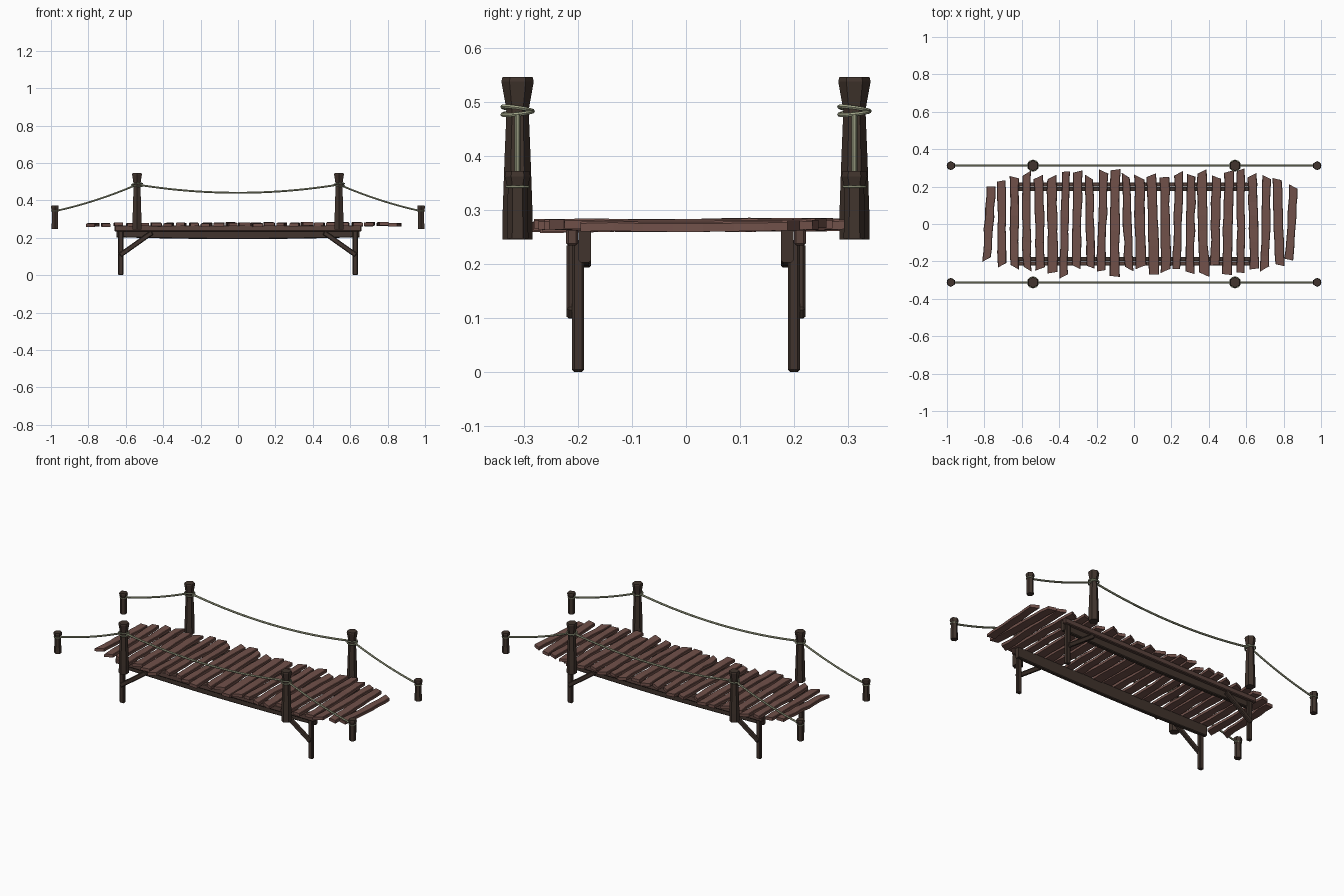
import bpy, bmesh, math, random
from mathutils import Vector, Matrix

if "Cube" in bpy.data.objects:
    bpy.data.objects.remove(bpy.data.objects["Cube"])

random.seed(4)


def material(name, col):
    m = bpy.data.materials.new(name)
    m.diffuse_color = (*col, 1)
    m.use_nodes = True
    m.node_tree.nodes["Principled BSDF"].inputs["Base Color"].default_value = m.diffuse_color
    return m


PLANK = material("reddish plank wood", (0.165, 0.082, 0.068))
RAIL = material("brown rail wood", (0.105, 0.058, 0.047))
DARK = material("dark post wood", (0.052, 0.034, 0.026))
ROPE = material("pale green rope", (0.36, 0.38, 0.25))


def finish(name, bm, mat):
    bmesh.ops.recalc_face_normals(bm, faces=bm.faces)
    me = bpy.data.meshes.new(name)
    bm.to_mesh(me)
    bm.free()
    me.materials.append(mat)
    ob = bpy.data.objects.new(name, me)
    bpy.context.collection.objects.link(ob)
    return ob


def loft(name, rings, mat, closed=False):
    """Skin a list of equal-sized point rings, capping the ends."""
    bm = bmesh.new()
    vs = [[bm.verts.new(p) for p in r] for r in rings]
    n = len(vs[0])
    pairs = list(zip(vs, vs[1:])) + ([(vs[-1], vs[0])] if closed else [])
    for a, b in pairs:
        for i in range(n):
            j = (i + 1) % n
            bm.faces.new((a[i], a[j], b[j], b[i]))
    if not closed:
        bm.faces.new(vs[0])
        bm.faces.new(vs[-1])
    return finish(name, bm, mat)


def post(name, x, y, profile):
    """Six-sided post, corners pointing along y."""
    rings = [[(x + r * math.sin(k * math.pi / 3), y + r * math.cos(k * math.pi / 3), z)
              for k in range(6)] for r, z in profile]
    loft(name, rings, DARK)


def tube(name, pts, r, closed=False):
    """Six-sided rope along a path."""
    pts = [Vector(p) for p in pts]
    n = len(pts)
    rings = []
    for i, p in enumerate(pts):
        if closed:
            t = pts[(i + 1) % n] - pts[i - 1]
        else:
            t = pts[min(i + 1, n - 1)] - pts[max(i - 1, 0)]
        t.normalize()
        ref = Vector((0, 0, 1))
        u = t.cross(ref).normalized()
        v = u.cross(t)
        rings.append([p + r * (math.cos(k * math.pi / 3) * u + math.sin(k * math.pi / 3) * v)
                      for k in range(6)])
    loft(name, rings, ROPE, closed)


def box(name, centre, size, mat, angle=0, bevel=0.004):
    """Bevelled timber, optionally pitched about y."""
    bm = bmesh.new()
    bmesh.ops.create_cube(bm, size=1, matrix=Matrix.Diagonal((*size, 1)))
    bmesh.ops.bevel(bm, geom=bm.edges[:], offset=bevel, segments=1, affect='EDGES')
    bmesh.ops.transform(bm, verts=bm.verts,
                        matrix=Matrix.Translation(centre) @ Matrix.Rotation(angle, 4, 'Y'))
    return finish(name, bm, mat)


def sag(a, b, drop, y, n=12):
    """Hanging path between two (x, z) points."""
    return [(a[0] + (b[0] - a[0]) * t, y, a[1] + (b[1] - a[1]) * t - 4 * drop * t * (1 - t))
            for t in [i / n for i in range(n + 1)]]


def wrap(name, x, y, z, r, thick, tx, ty):
    """Rope loop round a post, tilted by slopes tx, ty."""
    pts = []
    for k in range(12):
        a = k * math.pi / 6
        dx, dy = r * math.cos(a), r * math.sin(a)
        pts.append((x + dx, y + dy, z + tx * dx + ty * dy))
    tube(name, pts, thick, True)


# Deck planks: far and near end of each, in hundredths
far = [20, 23, 25, 27, 25, 25, 28, 28, 25, 28, 29, 26, 25, 26,
       25, 27, 26, 28, 25, 28, 29, 26, 25, 24, 20]
near = [19, 22, 23, 24, 24, 26, 28, 23, 23, 25, 28, 24, 23, 27,
        25, 24, 26, 27, 22, 27, 26, 24, 24, 22, 19]
for i, (f, b) in enumerate(zip(far, near)):
    x0 = -0.775 + i * (1.615 / (len(far) - 1))
    w = random.uniform(0.022, 0.027)
    lean = random.uniform(-0.008, 0.008) if 0 < i < len(far) - 1 else 0.012
    lift = random.uniform(-0.003, 0.002)
    tilt = random.uniform(-0.006, 0.012)
    rings = []
    for k in range(8):
        t = k / 7
        y = (-b + (f + b) * t) / 100
        end = k in (0, 7)
        cx = x0 + lean * (2 * t - 1) + random.uniform(-0.003, 0.003)
        cz = 0.272 + lift + tilt * y + random.uniform(-0.0015, 0.0015)
        hw = w + random.uniform(-0.002, 0.002)
        s = random.uniform(-0.014, 0.014) if end else 0   # ragged ends
        rings.append([(cx - hw, y - s, cz - 0.009), (cx + hw, y + s, cz - 0.009),
                      (cx + hw, y + s, cz + 0.006), (cx + hw - 0.003, y + s, cz + 0.009),
                      (cx - hw + 0.003, y - s, cz + 0.009), (cx - hw, y - s, cz + 0.006)])
    loft(f"deck_plank_{i + 1}", rings, PLANK)

tall = [(0.028, 0.245), (0.0275, 0.30), (0.024, 0.40), (0.0205, 0.485),
        (0.03, 0.538), (0.028, 0.546)]
short = [(0.020, 0.247), (0.018, 0.34), (0.024, 0.362), (0.022, 0.372)]
for s, side in ((-1, "front"), (1, "back")):
    y = s * 0.312
    # Main beam and outer rail under the deck
    n = 8
    rings = []
    for k in range(n + 1):
        x = -0.65 + 1.3 * k / n
        zb = 0.203 - 0.010 * math.sin(math.pi * k / n)
        ya, yb = s * 0.176, s * 0.199
        rings.append([(x, ya, zb + 0.004), (x, ya + s * 0.004, zb), (x, yb - s * 0.004, zb),
                      (x, yb, zb + 0.004), (x, yb, 0.263), (x, ya, 0.263)])
    loft(f"{side}_beam", rings, DARK)
    box(f"{side}_rail", (0, s * 0.211, 0.250), (1.32, 0.022, 0.032), RAIL)
    for e, end in ((-1, "left"), (1, "right")):
        nm = f"{side}_{end}"
        # Legs and diagonal braces
        box(f"{nm}_leg", (e * 0.627, s * 0.2, 0.122), (0.028, 0.022, 0.244), DARK)
        box(f"{nm}_brace", (e * 0.545, s * 0.211, 0.168), (0.21, 0.020, 0.026), DARK,
            angle=e * math.atan2(0.11, 0.155))
        # Tall and short rope posts
        post(f"{nm}_tall_post", e * 0.54, y, tall)
        post(f"{nm}_short_post", e * 0.979, y, short)
        # Outer rope and wraps
        tube(f"{nm}_outer_rope", sag((e * 0.54, 0.485), (e * 0.979, 0.343), 0.012, y), 0.0055)
        wrap(f"{nm}_wrap_a", e * 0.54, y, 0.487, 0.028, 0.004, 0.1, -0.15)
        wrap(f"{nm}_wrap_b", e * 0.54, y, 0.480, 0.028, 0.004, -0.1, 0.12)
        wrap(f"{nm}_short_wrap", e * 0.979, y, 0.343, 0.0195, 0.003, 0, 0)
    # Sagging middle rope
    tube(f"{side}_middle_rope", sag((-0.54, 0.485), (0.54, 0.485), 0.044, y, 20), 0.0058)
